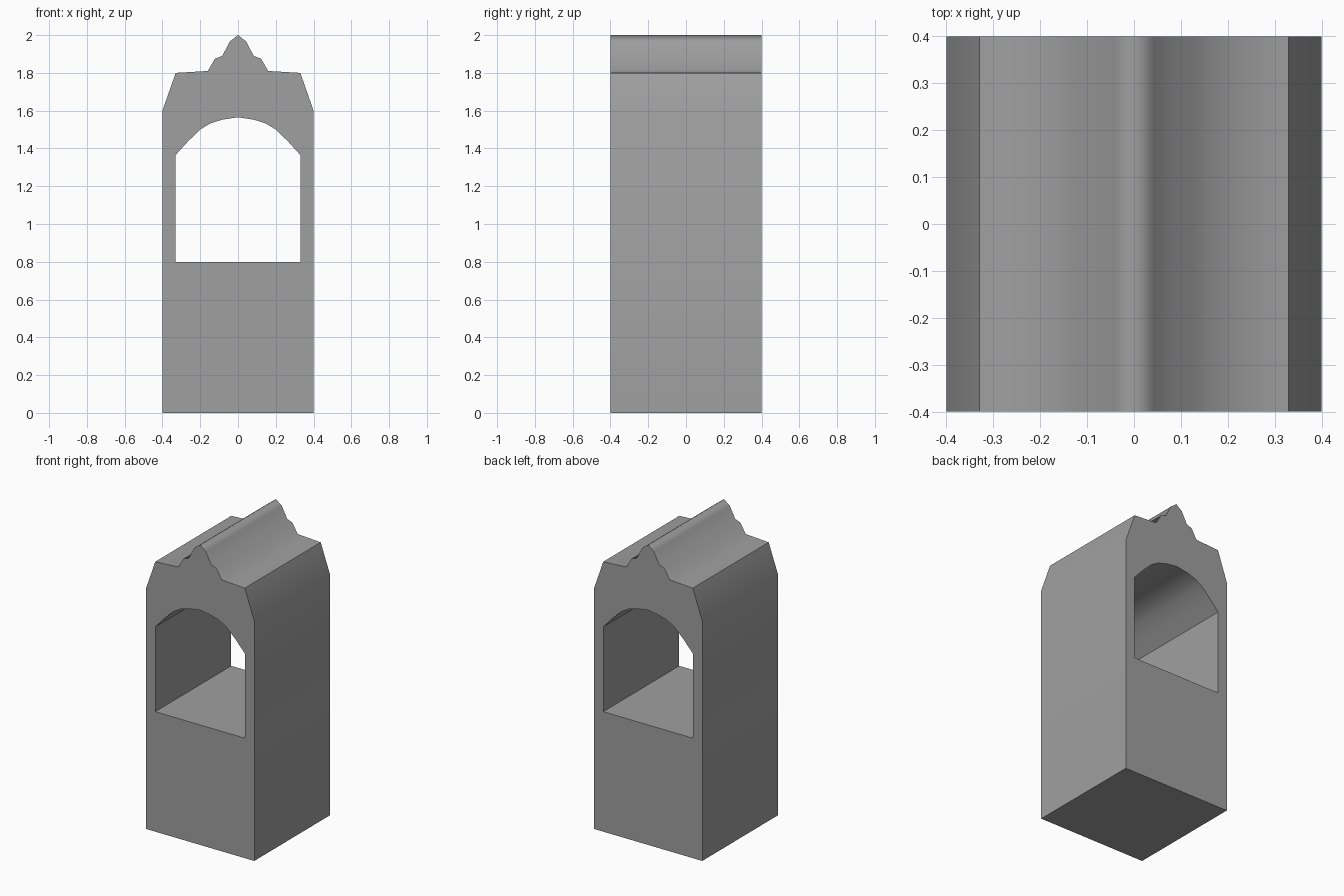
import bpy
import bmesh
from mathutils import Vector

cube = bpy.data.objects.get("Cube")
if cube:
    bpy.data.objects.remove(cube, do_unlink=True)

DEPTH = 0.8
SHOULDER_X = 0.33

# Right halves of the outlines, from bottom to top (x, z)
GABLE = [(0.4, 0), (0.4, 1.6), (SHOULDER_X, 1.8), (0.16, 1.81),
         (0.122, 1.875), (0.083, 1.89), (0.043, 1.967), (0, 2)]
OPENING = [(SHOULDER_X, 0.8), (SHOULDER_X, 1.365), (0.265, 1.437), (0.2, 1.5),
           (0.145, 1.533), (0.085, 1.552), (0, 1.565)]


def mirrored(half):
    """Close a half outline whose last point lies on the centre line."""
    return half + [(-x, z) for x, z in reversed(half[:-1])]


def add_loop(bm, points):
    verts = [bm.verts.new((x, -DEPTH / 2, z)) for x, z in points]
    return [bm.edges.new((a, b)) for a, b in zip(verts, verts[1:] + verts[:1])]


# Front face with the arched opening, extruded through the depth
bm = bmesh.new()
edges = add_loop(bm, mirrored(GABLE)) + add_loop(bm, mirrored(OPENING))
bmesh.ops.triangle_fill(bm, edges=edges, use_beauty=True, normal=Vector((0, -1, 0)))
extruded = bmesh.ops.extrude_face_region(bm, geom=bm.faces[:], use_keep_orig=True)
back = [g for g in extruded["geom"] if isinstance(g, bmesh.types.BMVert)]
bmesh.ops.translate(bm, verts=back, vec=(0, DEPTH, 0))
bmesh.ops.recalc_face_normals(bm, faces=bm.faces[:])

# Smooth sides, with crisp corners at the shoulders, jambs, base and end faces
for face in bm.faces:
    face.smooth = True
for edge in bm.edges:
    a, b = (v.co for v in edge.verts)
    runs_through = abs(a.y - b.y) > 0.1
    corner = abs(abs(a.x) - SHOULDER_X) < 0.001 or a.z < 0.001
    edge.smooth = runs_through and not corner

mesh = bpy.data.meshes.new("arched_tower")
bm.to_mesh(mesh)
bm.free()

# Grey stone
stone = bpy.data.materials.new("grey_stone")
stone.use_nodes = True
colour = (0.35, 0.35, 0.35, 1)
stone.diffuse_color = colour
stone.node_tree.nodes["Principled BSDF"].inputs["Base Color"].default_value = colour
mesh.materials.append(stone)

tower = bpy.data.objects.new("arched_tower", mesh)
bpy.context.collection.objects.link(tower)
